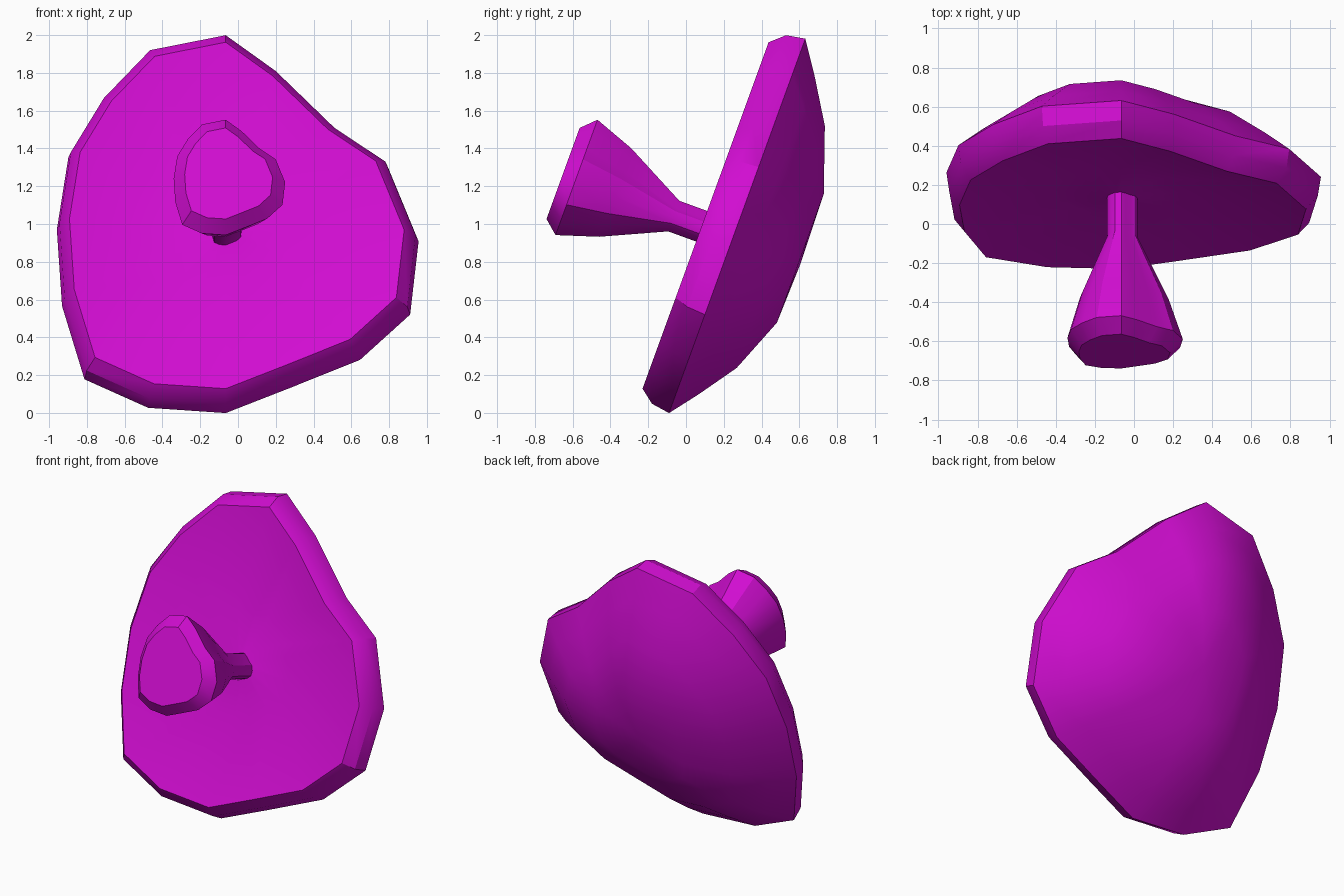
import bpy, bmesh, math
from mathutils import Vector

if "Cube" in bpy.data.objects:
    bpy.data.objects.remove(bpy.data.objects["Cube"])

# Irregular outline shared by every cross-section (16 points, counter-clockwise from the right)
OUTLINE = [(1.005, -.015), (.845, .397), (.575, .588), (.265, .907),
           (0, 1.109), (-.40, 1.025), (-.645, .755), (-.82, .45),
           (-.88, .05), (-.853, -.373), (-.736, -.78), (-.404, -.938),
           (0, -.967), (.33, -.83), (.70, -.672), (.961, -.421)]

TILT = math.radians(20)
ORIGIN = Vector((-.065, 0, 1.012))
U = Vector((1, 0, 0))
V = Vector((0, math.sin(TILT), math.cos(TILT)))
AXIS = Vector((0, -math.cos(TILT), math.sin(TILT)))   # points to the front

purple = bpy.data.materials.new("magenta")
purple.diffuse_color = (.64, .004, .64, 1)
purple.use_nodes = True
purple.node_tree.nodes["Principled BSDF"].inputs["Base Color"].default_value = purple.diffuse_color


def loft(name, profile):
    """Scale the outline along the tilted axis; profile is (distance, scale), scale 0 is a tip."""
    bm = bmesh.new()
    rings = []
    for t, s in profile:
        base = ORIGIN + AXIS * t
        if s == 0:
            rings.append([bm.verts.new(base)])
        else:
            rings.append([bm.verts.new(base + U * (s * u) + V * (s * v)) for u, v in OUTLINE])
    n = len(OUTLINE)
    for a, b in zip(rings, rings[1:]):
        for i in range(n):
            j = (i + 1) % n
            if len(a) == 1:
                bm.faces.new((a[0], b[i], b[j]))
            elif len(b) == 1:
                bm.faces.new((a[i], b[0], a[j]))
            else:
                bm.faces.new((a[i], b[i], b[j], a[j]))
    bmesh.ops.recalc_face_normals(bm, faces=bm.faces)
    mesh = bpy.data.meshes.new(name)
    bm.to_mesh(mesh)
    bm.free()
    mesh.materials.append(purple)
    obj = bpy.data.objects.new(name, mesh)
    bpy.context.collection.objects.link(obj)
    bpy.ops.object.select_all(action='DESELECT')
    obj.select_set(True)
    bpy.context.view_layer.objects.active = obj
    bpy.ops.object.shade_smooth_by_angle(angle=math.radians(30))
    return obj


# Large dish: domed back, bevelled rim, shallow hollow front with a small raised hub
loft("dish", [(-.646, 0), (-.635, .35), (-.517, .657), (-.377, .862), (-.262, 1.016),
              (-.160, 1.0), (-.086, .94), (-.175, .335), (-.14, .08), (-.14, 0)])

# Handle: thin neck flaring into a knob with a bevelled flat end
loft("handle", [(-.25, 0), (-.25, .083), (.071, .083), (.405, .24), (.625, .313),
                (.699, .247), (.699, 0)])
